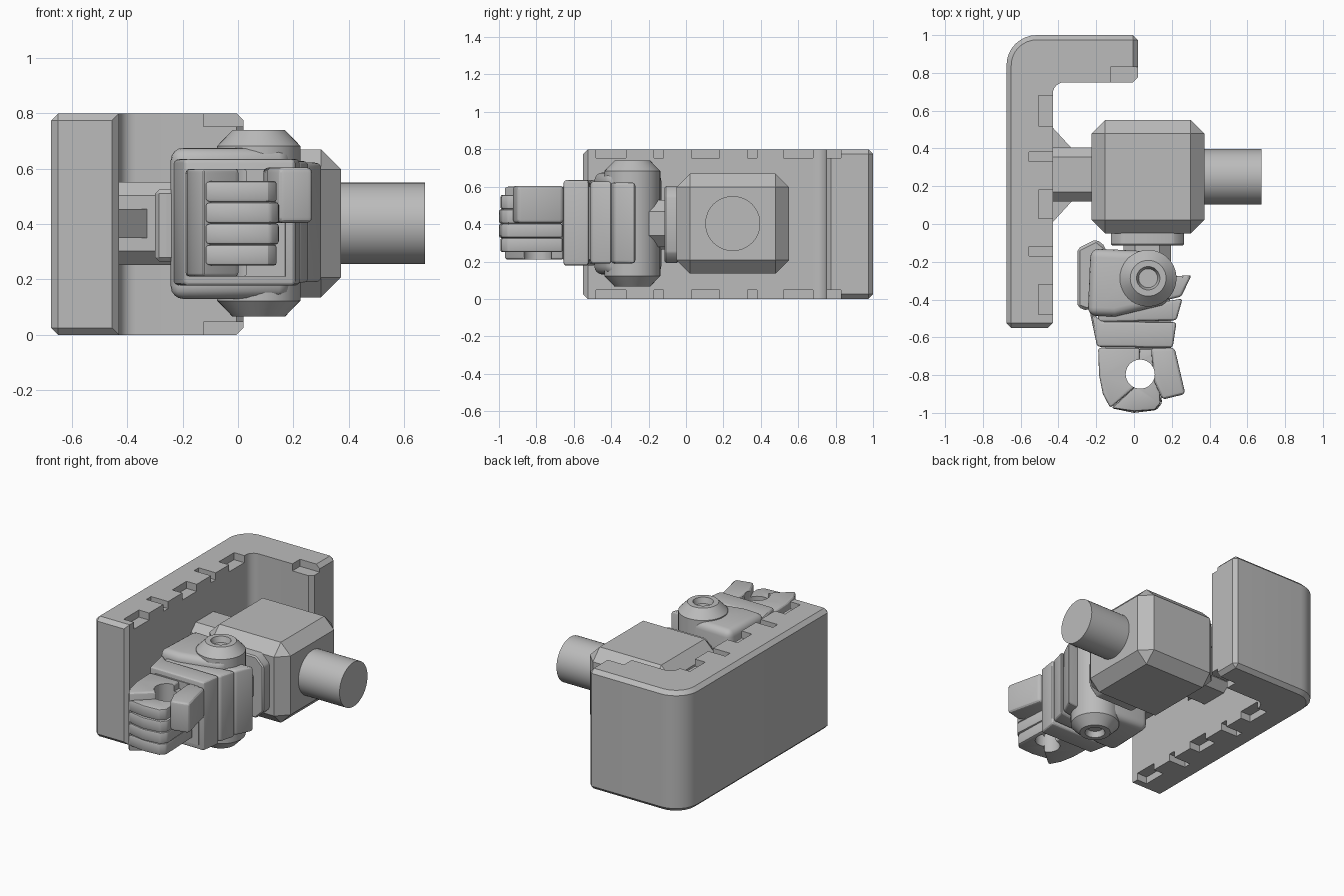
import bpy, bmesh, math
from mathutils import Vector

if "Cube" in bpy.data.objects:
    bpy.data.objects.remove(bpy.data.objects["Cube"])

grey = bpy.data.materials.new("light_grey")
grey.diffuse_color = (0.5, 0.5, 0.5, 1)
grey.use_nodes = True
grey.node_tree.nodes["Principled BSDF"].inputs["Base Color"].default_value = grey.diffuse_color
ZC = 0.403  # mirror plane of the arm


def finish(name, bm):
    bmesh.ops.recalc_face_normals(bm, faces=bm.faces)
    me = bpy.data.meshes.new(name)
    bm.to_mesh(me)
    bm.free()
    me.materials.append(grey)
    ob = bpy.data.objects.new(name, me)
    bpy.context.collection.objects.link(ob)
    return ob


def add_prism(bm, pts, lo, hi, axis="z"):
    place = {"z": lambda a, b, c: (a, b, c), "y": lambda a, b, c: (a, c, b),
             "x": lambda a, b, c: (c, a, b)}[axis]
    f = bm.faces.new([bm.verts.new(place(a, b, lo)) for a, b in pts])
    ext = bmesh.ops.extrude_face_region(bm, geom=[f])["geom"]
    bmesh.ops.translate(bm, verts=[v for v in ext if isinstance(v, bmesh.types.BMVert)],
                        vec=Vector(place(0, 0, hi - lo)))


def prism(name, pts, lo, hi, axis="z", bevel=0, segs=1, rule=None):
    bm = bmesh.new()
    add_prism(bm, pts, lo, hi, axis)
    bmesh.ops.recalc_face_normals(bm, faces=bm.faces)
    if bevel:
        edges = [e for e in bm.edges if e.calc_face_angle(0) > 0.45
                 and (rule is None or rule((e.verts[0].co + e.verts[1].co) / 2))]
        bmesh.ops.bevel(bm, geom=edges, offset=bevel, segments=segs, profile=0.5,
                        affect="EDGES", clamp_overlap=True)
    return finish(name, bm)


def rect(a0, a1, b0, b1, c=0):
    if not c:
        return [(a0, b0), (a1, b0), (a1, b1), (a0, b1)]
    return [(a0 + c, b0), (a1 - c, b0), (a1, b0 + c), (a1, b1 - c),
            (a1 - c, b1), (a0 + c, b1), (a0, b1 - c), (a0, b0 + c)]


def arc(cx, cy, r, a0, a1, n=8):
    return [(cx + r * math.cos(math.radians(a0 + (a1 - a0) * i / n)),
             cy + r * math.sin(math.radians(a0 + (a1 - a0) * i / n))) for i in range(n + 1)]


def circle(cx, cy, r, n=48):
    return arc(cx, cy, r, 0, 360, n)[:-1]


def cut(ob, cutter):
    m = ob.modifiers.new("cut", "BOOLEAN")
    m.object, m.operation, m.solver = cutter, "DIFFERENCE", "EXACT"
    bpy.context.view_layer.objects.active = ob
    bpy.ops.object.modifier_apply(modifier=m.name)


def drop(ob):
    bpy.data.objects.remove(ob, do_unlink=True)


# Shoulder shell: hooked wall with chamfered outer edges
shell = prism("shoulder_shell",
              [(-0.43, -0.55)] + arc(-0.37, 0.69, 0.06, 180, 90, 6) + [(0.02, 0.75), (0.02, 1.0)]
              + arc(-0.515, 0.84, 0.16, 90, 180) + [(-0.675, -0.55)],
              0, 0.8, bevel=0.025,
              rule=lambda c: c.x < -0.59 or c.y > 0.9 or c.y < -0.54 or c.x > 0.015)

# Notches along the inner rim of the shell, top and bottom
bm = bmesh.new()
for lo, hi in ((-0.05, 0.047), (0.753, 0.85)):
    for y0, y1, x in ((0.52, 0.68, -0.505), (0.33, 0.38, -0.555), (0.03, 0.18, -0.505),
                      (-0.17, -0.12, -0.555), (-0.48, -0.32, -0.505)):
        add_prism(bm, rect(x, -0.35, y0, y1), lo, hi)
    add_prism(bm, rect(-0.125, 0.1, 0.7, 0.83), lo, hi)
notches = finish("notch_cutter", bm)
cut(shell, notches)
drop(notches)

# Shoulder block with chamfers and grooved panel outlines
block = prism("shoulder_block", rect(-0.225, 0.372, -0.05, 0.55), 0.135, 0.67, bevel=0.072)
panels = ([(-0.127, 0.43), (0.12, 0.43), (0.12, 0.34), (0.03, 0.25), (-0.127, 0.25)],
          [(0.28, 0.30), (0.28, 0.08), (-0.02, 0.08), (-0.02, 0.20), (0.08, 0.30)])
bm = bmesh.new()
for lo, hi in ((0.1, 0.15), (0.655, 0.7)):
    for pts in panels:
        f = bm.faces.new([bm.verts.new((x, y, lo)) for x, y in pts])
        ring = bmesh.ops.inset_region(bm, faces=[f], thickness=0.02)["faces"]
        bmesh.ops.delete(bm, geom=[f], context="FACES_ONLY")
        ext = bmesh.ops.extrude_face_region(bm, geom=ring)["geom"]
        bmesh.ops.translate(bm, verts=[v for v in ext if isinstance(v, bmesh.types.BMVert)],
                            vec=(0, 0, hi - lo))
grooves = finish("groove_cutter", bm)
cut(block, grooves)
drop(grooves)

# Peg toward the body, and the bracket carrying the shell
prism("shoulder_peg", circle(0.25, 0.403, 0.147), 0.35, 0.675, "x")
prism("shell_bracket", rect(0.12, 0.405, 0.253, 0.553, 0.05), -0.45, -0.2, "x")
for name, y0, y1 in (("back_gusset", 0.51, 0.39), ("front_gusset", 0.01, 0.13)):
    prism(name, [(-0.44, y0), (-0.43, y0), (-0.32, y1), (-0.44, y1)], 0.35, 0.455)

# Neck between block and elbow
prism("neck_plate", rect(-0.123, 0.265, 0.193, 0.603, 0.055), -0.115, -0.04, "y", 0.008)
prism("neck_stub", rect(-0.055, 0.195, 0.278, 0.528, 0.06), -0.22, -0.1, "y")

# Elbow pin: turned profile with a dished hole at both ends
bm = bmesh.new()
half = [(0.0, 0.30), (0.05, 0.30), (0.062, 0.337), (0.095, 0.337), (0.15, 0.28)]
profile = half + [(r, -h) for r, h in reversed(half)]
vs = [bm.verts.new((r, 0, h)) for r, h in profile]
es = [bm.edges.new(p) for p in zip(vs, vs[1:])]
bmesh.ops.spin(bm, geom=vs + es, cent=(0, 0, 0), axis=(0, 0, 1), angle=math.tau, steps=40)
bmesh.ops.remove_doubles(bm, verts=bm.verts, dist=1e-4)
bmesh.ops.translate(bm, verts=bm.verts, vec=(0.075, -0.287, ZC))
finish("elbow_pin", bm)

# Elbow clamp and its outer guard
prism("elbow_clamp", [(-0.23, -0.13), (0.0, -0.14), (0.085, -0.15), (0.2, -0.39), (0.15, -0.43),
                      (-0.1, -0.49), (-0.245, -0.485)], 0.13, 0.676, bevel=0.045, segs=4)
prism("elbow_guard", [(-0.3, -0.13), (-0.2, -0.08), (-0.15, -0.12), (-0.15, -0.4),
                      (-0.245, -0.46), (-0.3, -0.44)], 0.265, 0.525, bevel=0.015)

# Forearm bands
bands = (("forearm_band_upper", [(0.05, -0.29), (0.305, -0.27), (0.25, -0.385), (0.0, -0.44)], 0.19, 0.622),
         ("forearm_band_middle", [(-0.19, -0.46), (0.1, -0.42), (0.257, -0.395), (0.225, -0.51),
                                  (-0.19, -0.52)], 0.188, 0.628),
         ("forearm_cuff", [(-0.235, -0.46), (-0.17, -0.515), (0.225, -0.52), (0.205, -0.655),
                           (-0.195, -0.65)], 0.178, 0.635))
for name, pts, lo, hi in bands:
    prism(name, pts, lo, hi, bevel=0.016, segs=3)
prism("forearm_core", [(-0.17, -0.3), (0.18, -0.3), (0.2, -0.5), (0.17, -0.66), (-0.15, -0.66)],
      0.21, 0.6)

# Fist: palm, four curled fingers and thumb around a grip hole
hand = [prism("palm", [(-0.19, -0.655), (0.03, -0.655), (0.035, -0.79), (0.0, -0.87),
                       (-0.125, -0.975), (-0.165, -0.9), (-0.185, -0.8)], 0.21, 0.6,
              bevel=0.015, segs=3)]
for i in range(4):
    w = 0.008 if i in (1, 2) else 0
    hand.append(prism("finger_%d" % (i + 1),
                      [(-0.12, -0.975), (0.0, -0.865), (0.02, -0.79), (0.025, -0.66), (0.13, -0.66),
                       (0.14 + w, -0.95), (0.11 + w, -0.985), (0.0, -0.992 - w)],
                      0.25 + 0.0765 * i, 0.25 + 0.0765 * (i + 1), bevel=0.011, segs=2))
hand.append(prism("thumb", [(0.09, -0.655), (0.215, -0.655), (0.272, -0.90), (0.15, -0.93),
                            (0.105, -0.83)], 0.405, 0.605, bevel=0.02, segs=3))
hole = prism("grip_cutter", circle(0.033, -0.795, 0.077, 40), 0, 0.8)
for ob in hand:
    cut(ob, hole)
drop(hole)

# Smooth shading that keeps hard edges
for ob in list(bpy.context.scene.objects):
    ob.select_set(True)
    bpy.context.view_layer.objects.active = ob
bpy.ops.object.shade_smooth_by_angle(angle=math.radians(25))
